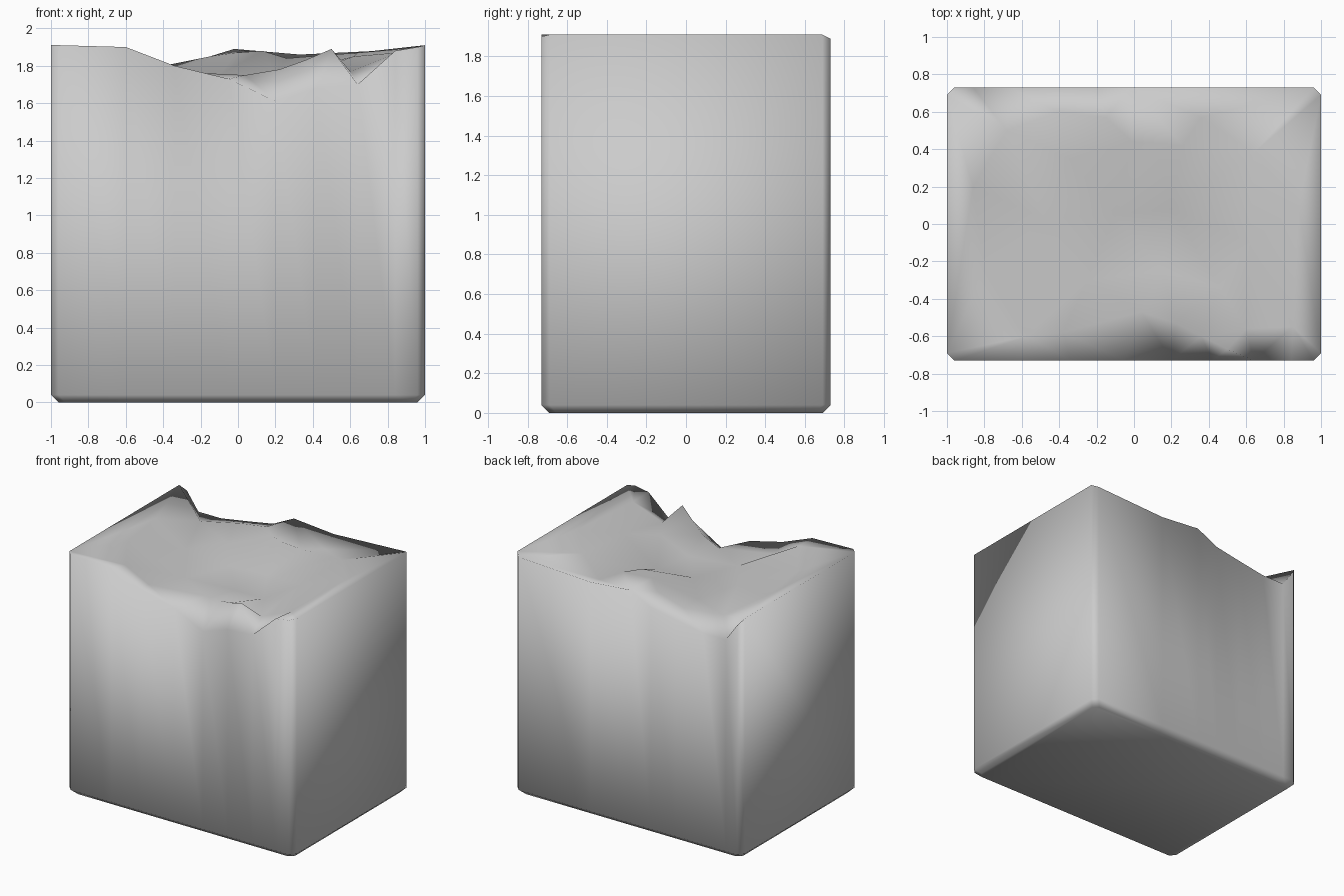
import bpy, bmesh
from mathutils import Vector
from mathutils.geometry import delaunay_2d_cdt

if "Cube" in bpy.data.objects:
    bpy.data.objects.remove(bpy.data.objects["Cube"])

HX, HY, TOP, CH = 1.0, 0.73, 1.91, 0.04

# rim heights (x, z) along the front and back faces
front = [(-0.96, 1.91), (-0.6, 1.90), (-0.34, 1.80), (-0.05, 1.73), (0.2, 1.61),
         (0.42, 1.68), (0.64, 1.70), (0.84, 1.88), (0.96, 1.90)]
back = [(0.96, 1.89), (0.33, 1.86), (-0.02, 1.89), (-0.2, 1.80), (-0.42, 1.76),
        (-0.66, 1.72), (-0.86, 1.72), (-0.96, 1.86)]

# rim loop, counter-clockwise, with chamfered corners
rim = [(x, -HY, z) for x, z in front]
rim += [(HX, -HY + CH, TOP), (HX, HY - CH, TOP)]
rim += [(x, HY, z) for x, z in back]
rim += [(-HX, HY - CH, TOP), (-HX, -HY + CH, TOP)]

# ridges and hollows of the broken top
inner = [
    # front crest
    (-0.57, -0.6, 1.88), (-0.38, -0.58, 1.77), (0.04, -0.47, 1.75), (0.22, -0.53, 1.78),
    (0.36, -0.6, 1.83), (0.5, -0.67, 1.89), (0.6, -0.56, 1.77), (0.85, -0.55, 1.87),
    # right crest
    (0.46, -0.34, 1.79), (0.62, -0.1, 1.85), (0.88, 0.1, 1.89), (0.64, 0.38, 1.87),
    # back crest
    (0.36, 0.57, 1.81), (0.26, 0.42, 1.84), (0.13, 0.37, 1.88), (-0.01, 0.44, 1.87),
    (-0.15, 0.57, 1.85), (-0.4, 0.6, 1.80), (-0.68, 0.5, 1.78),
    # left crest and hollow
    (-0.86, 0.2, 1.87), (-0.8, -0.25, 1.87), (-0.48, 0.03, 1.79), (-0.35, 0.35, 1.76),
    (-0.1, 0.05, 1.75), (0.2, 0.08, 1.75), (-0.25, -0.3, 1.75), (0.15, -0.25, 1.74),
]

pts = rim + inner
n = len(rim)
loop = [(i, (i + 1) % n) for i in range(n)]
_, _, tris, orig, _, _ = delaunay_2d_cdt([Vector(p[:2]) for p in pts], loop, [], 1, 1e-5)

# broken top surface
bm = bmesh.new()
top = [bm.verts.new(p) for p in pts]
for t in tris:
    bm.faces.new([top[orig[i][0]] for i in t])

# straight walls and chamfered base
low = [bm.verts.new((x, y, CH)) for x, y, z in rim]
base = [bm.verts.new((x * (HX - CH) / HX, y * (HY - CH) / HY, 0)) for x, y, z in rim]
for i, j in loop:
    bm.faces.new((top[i], low[i], low[j], top[j]))
    bm.faces.new((low[i], base[i], base[j], low[j]))
bm.faces.new(base[::-1])
bmesh.ops.recalc_face_normals(bm, faces=bm.faces)

mesh = bpy.data.meshes.new("broken_block")
bm.to_mesh(mesh)
bm.free()
block = bpy.data.objects.new("broken_block", mesh)
bpy.context.collection.objects.link(block)
for p in mesh.polygons:
    p.use_smooth = True
